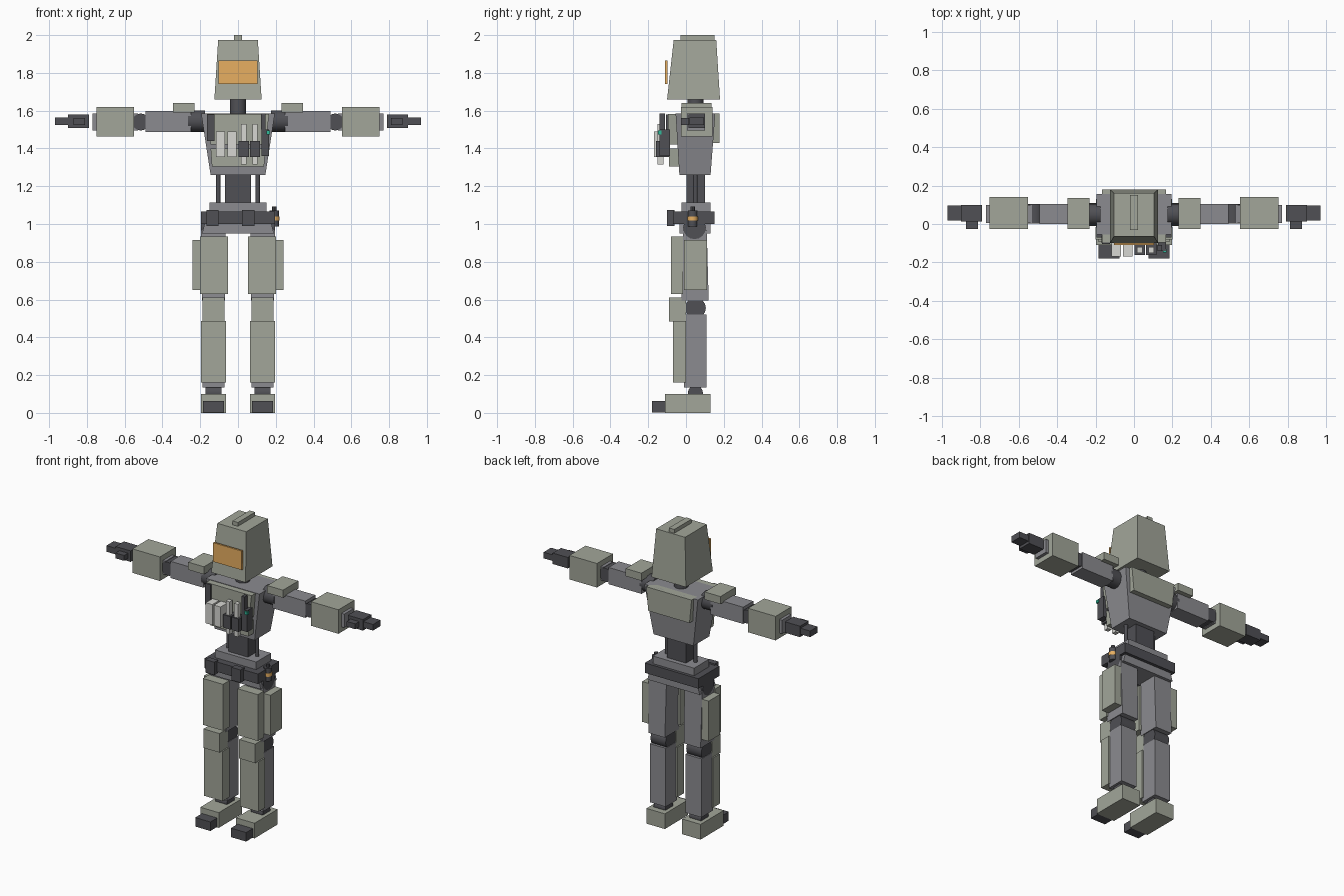
import bpy, bmesh, math
from mathutils import Matrix

if "Cube" in bpy.data.objects:
    bpy.data.objects.remove(bpy.data.objects["Cube"])


def material(name, r, g, b):
    m = bpy.data.materials.new(name)
    m.diffuse_color = (r, g, b, 1)
    m.use_nodes = True
    m.node_tree.nodes["Principled BSDF"].inputs["Base Color"].default_value = m.diffuse_color
    return m


PLATE = material("plate", 0.36, 0.38, 0.32)
FRAME = material("frame", 0.26, 0.26, 0.28)
DARK = material("dark", 0.08, 0.08, 0.09)
PALE = material("pale", 0.68, 0.68, 0.65)
AMBER = material("amber", 0.80, 0.43, 0.12)
GREEN = material("green", 0.03, 0.50, 0.33)


def finish(bm, name, mat):
    bmesh.ops.recalc_face_normals(bm, faces=bm.faces)
    me = bpy.data.meshes.new(name)
    bm.to_mesh(me)
    bm.free()
    me.materials.append(mat)
    ob = bpy.data.objects.new(name, me)
    bpy.context.collection.objects.link(ob)
    return ob


def box(name, mat, xs, ys, zs, top=None):
    """Box from ranges; top=(xs, ys) gives a different upper rectangle."""
    tx, ty = top or (xs, ys)
    bm = bmesh.new()
    bmesh.ops.create_cube(bm, size=1)
    for v in bm.verts:
        i, j, k = (int(c > 0) for c in v.co)
        v.co = ((tx if k else xs)[i], (ty if k else ys)[j], zs[k])
    return finish(bm, name, mat)


def cyl(name, mat, centre, r, length, axis="Z", sides=16):
    bm = bmesh.new()
    rot = {"X": Matrix.Rotation(math.pi / 2, 4, "Y"),
           "Y": Matrix.Rotation(math.pi / 2, 4, "X"),
           "Z": Matrix()}[axis]
    bmesh.ops.create_cone(bm, cap_ends=True, segments=sides, radius1=r, radius2=r,
                          depth=length, matrix=Matrix.Translation(centre) @ rot)
    ob = finish(bm, name, mat)
    ob.data.shade_smooth()
    ob.data.set_sharp_from_angle(angle=math.radians(40))
    return ob


def sym(w):
    return (-w, w)


# Head: tapered helmet, crest, visor, neck
box("helmet", PLATE, sym(0.125), (-0.10, 0.18), (1.66, 1.975), (sym(0.105), (-0.065, 0.16)))
box("helmet_crest", PLATE, sym(0.02), (-0.03, 0.15), (1.97, 2.0))
box("visor", AMBER, sym(0.104), (-0.11, -0.098), (1.74, 1.865))
cyl("neck", DARK, (0, 0.05, 1.62), 0.043, 0.10)

# Torso with front and back plates
box("torso", FRAME, sym(0.145), (-0.035, 0.13), (1.26, 1.585), (sym(0.195), (-0.055, 0.155)))
box("chest_plate", PLATE, sym(0.145), (-0.095, -0.03), (1.42, 1.582), (sym(0.165), (-0.095, -0.03)))
box("belly_plate", PLATE, sym(0.138), (-0.09, -0.03), (1.305, 1.40), (sym(0.145), (-0.09, -0.03)))
box("back_plate", PLATE, sym(0.15), (0.12, 0.178), (1.43, 1.585), (sym(0.165), (0.12, 0.178)))

# Chest gear: magazines, sticks in holders, radio
box("left_strap", DARK, (-0.165, -0.125), (-0.105, -0.09), (1.44, 1.58))
for x in (-0.092, -0.032):
    box("magazine", PALE, (x - 0.024, x + 0.024), (-0.17, -0.10), (1.355, 1.49))
for x in (0.03, 0.09):
    box("stick", PALE, (x - 0.014, x + 0.014), (-0.15, -0.12), (1.315, 1.53))
    box("stick_holder", DARK, (x - 0.027, x + 0.027), (-0.16, -0.09), (1.355, 1.44))
box("radio", DARK, (0.125, 0.165), (-0.14, -0.085), (1.36, 1.50))
box("radio_antenna", DARK, (0.123, 0.145), (-0.14, -0.11), (1.50, 1.585))
box("radio_light", GREEN, (0.15, 0.17), (-0.148, -0.13), (1.475, 1.495))

# Waist, pelvis and belt
box("waist_core", DARK, sym(0.07), (0.003, 0.10), (1.10, 1.27))
box("pelvis_top", FRAME, sym(0.15), (-0.025, 0.13), (1.05, 1.115))
box("belt", DARK, sym(0.195), (-0.07, 0.15), (1.0, 1.065))
box("pelvis", FRAME, sym(0.19), (-0.035, 0.13), (0.95, 1.01), (sym(0.175), (-0.035, 0.13)))
for x in (-0.135, 0.055):
    box("belt_pouch", DARK, (x - 0.033, x + 0.033), (-0.10, -0.06), (0.99, 1.075))

# Canister hung on the belt
C = (0.193, 0.035)
cyl("canister", DARK, (*C, 1.03), 0.025, 0.085, sides=12)
cyl("canister_band", AMBER, (*C, 1.03), 0.028, 0.022, sides=12)
cyl("canister_cap", DARK, (*C, 1.08), 0.012, 0.025, sides=8)

# Limbs: built once per side
for s, side in ((-1, "right"), (1, "left")):
    def part(name, mat, a, b, ys, zs, top=None):
        xr = tuple(sorted((s * a, s * b)))
        t = (tuple(sorted((s * top[0], s * top[1]))), top[2]) if top else None
        return box(f"{side}_{name}", mat, xr, ys, zs, t)

    def joint(name, x, y, z, r, length, axis):
        return cyl(f"{side}_{name}", DARK, (s * x, y, z), r, length, axis)

    joint("waist_rod", 0.105, 0.05, 1.185, 0.012, 0.16, "Z")

    # Arm
    joint("shoulder_joint", 0.22, 0.05, 1.545, 0.057, 0.09, "X")
    part("shoulder_pad", PLATE, 0.23, 0.345, (-0.025, 0.135), (1.59, 1.64))
    part("upper_arm", FRAME, 0.25, 0.49, (0.0, 0.105), (1.487, 1.597))
    joint("elbow", 0.515, 0.053, 1.54, 0.045, 0.10, "Y")
    part("forearm", FRAME, 0.53, 0.77, (0.005, 0.10), (1.495, 1.585))
    part("forearm_armour", PLATE, 0.55, 0.75, (-0.027, 0.14), (1.462, 1.62))
    part("palm", DARK, 0.79, 0.90, (0.013, 0.10), (1.508, 1.58))
    part("fingers", DARK, 0.89, 0.97, (0.018, 0.095), (1.525, 1.565))
    part("thumb", DARK, 0.81, 0.872, (-0.027, 0.02), (1.525, 1.56))

    # Thigh
    joint("hip_joint", 0.135, 0.045, 0.98, 0.06, 0.12, "X")
    part("thigh", FRAME, 0.07, 0.19, (-0.025, 0.12), (0.595, 0.965),
         (0.065, 0.195, (-0.015, 0.11)))
    part("thigh_plate", PLATE, 0.053, 0.20, (-0.08, -0.015), (0.63, 0.935))
    part("thigh_side_plate", PLATE, 0.185, 0.242, (-0.01, 0.11), (0.65, 0.915))

    # Knee, shin and foot
    joint("knee_joint", 0.13, 0.05, 0.555, 0.055, 0.11, "X")
    part("knee_plate", PLATE, 0.072, 0.188, (-0.09, 0.0), (0.485, 0.61))
    part("shin", FRAME, 0.072, 0.188, (-0.01, 0.108), (0.135, 0.52))
    part("shin_plate", PLATE, 0.063, 0.197, (-0.07, 0.0), (0.16, 0.487))
    joint("ankle", 0.13, 0.05, 0.105, 0.04, 0.085, "X")
    part("foot", PLATE, 0.063, 0.197, (-0.11, 0.13), (0.0, 0.10))
    part("toe", DARK, 0.075, 0.185, (-0.18, -0.10), (0.003, 0.062))
